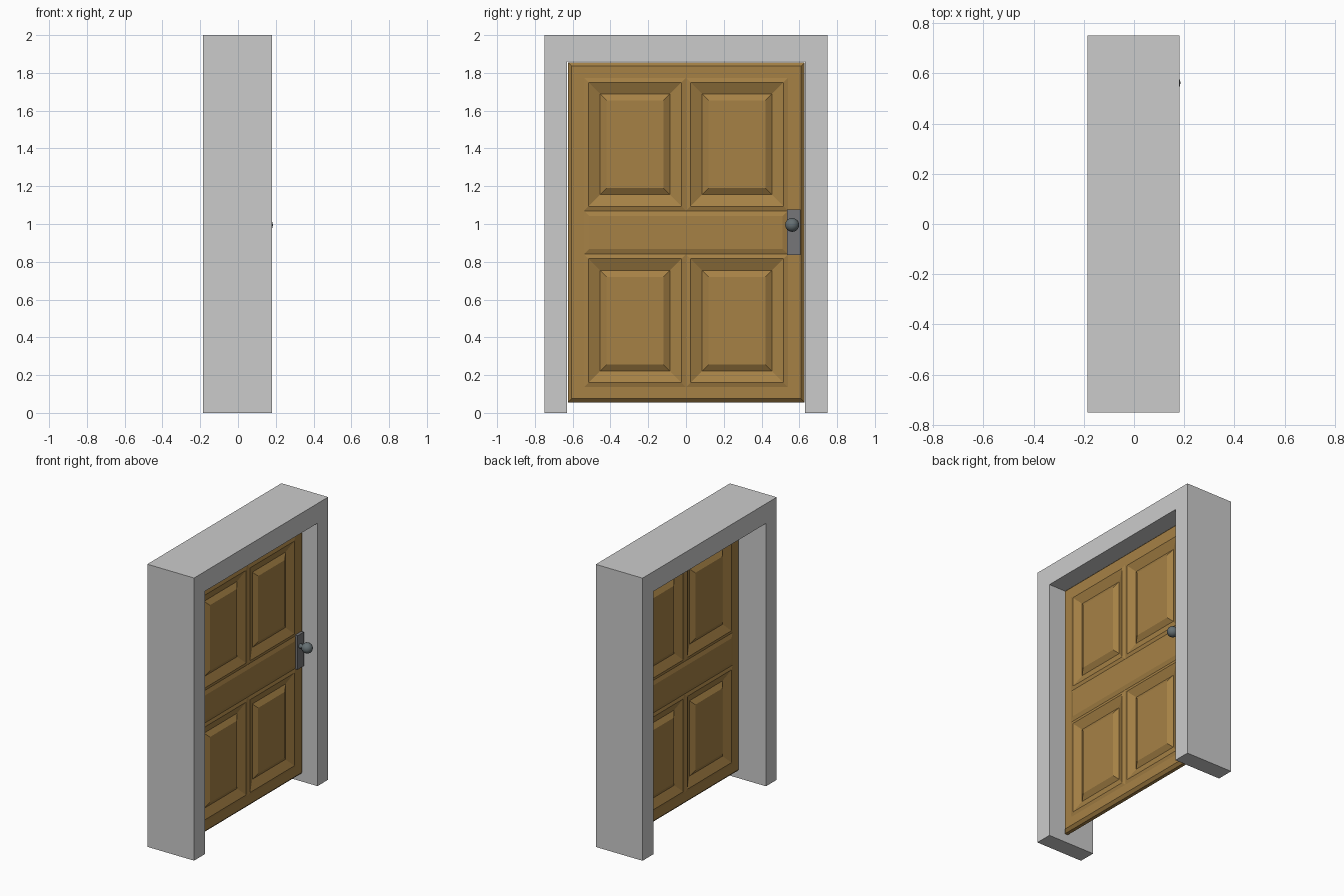
import bpy, bmesh, math
from mathutils import Vector

if "Cube" in bpy.data.objects:
    bpy.data.objects.remove(bpy.data.objects["Cube"])

DOOR_X = 0.0425          # mid-plane of the door leaf
HALF = 0.030             # half thickness of the leaf


def material(name, rgb):
    m = bpy.data.materials.new(name)
    m.diffuse_color = (*rgb, 1)
    m.use_nodes = True
    m.node_tree.nodes["Principled BSDF"].inputs["Base Color"].default_value = m.diffuse_color
    return m


wood = material("wood", (0.38, 0.22, 0.06))
metal = material("plate_metal", (0.18, 0.18, 0.19))
dark_metal = material("knob_metal", (0.13, 0.16, 0.17))


def make_object(name, bm, mat=None, loc=(0, 0, 0)):
    mesh = bpy.data.meshes.new(name)
    bm.to_mesh(mesh)
    bm.free()
    ob = bpy.data.objects.new(name, mesh)
    ob.location = loc
    bpy.context.collection.objects.link(ob)
    if mat:
        mesh.materials.append(mat)
    return ob


def mirror_x(ob):
    mod = ob.modifiers.new("both_sides", 'MIRROR')
    mod.use_axis = (True, False, False)
    mod.merge_threshold = 0.0005


# Surrounding frame: an arch profile extruded through the wall depth
bm = bmesh.new()
outline = [(-.75, 0), (-.63, 0), (-.63, 1.86), (.63, 1.86),
           (.63, 0), (.75, 0), (.75, 2), (-.75, 2)]
face = bm.faces.new([bm.verts.new((-.185, y, z)) for y, z in outline])
ext = bmesh.ops.extrude_face_region(bm, geom=[face])
bmesh.ops.translate(bm, vec=(.366, 0, 0),
                    verts=[v for v in ext["geom"] if isinstance(v, bmesh.types.BMVert)])
bmesh.ops.recalc_face_normals(bm, faces=bm.faces[:])
make_object("door_frame", bm)

# Door leaf: one face laid out as a grid of stiles, rails and panels
ys = [-.605, -.54, 0, .54, .61]
zs = [.075, .137, .84, 1.07, 1.773, 1.837]
bm = bmesh.new()
grid = [[bm.verts.new((HALF, y, z)) for z in zs] for y in ys]
panels, rail = [], []
for i in range(len(ys) - 1):
    for j in range(len(zs) - 1):
        f = bm.faces.new((grid[i][j], grid[i + 1][j], grid[i + 1][j + 1], grid[i][j + 1]))
        if i in (1, 2) and j in (1, 3):
            panels.append(f)
        elif i in (1, 2) and j == 2:
            rail.append(f)
bm.normal_update()

# Chamfered rim, then the edge down to the mid-plane
rim = [e for e in bm.edges if e.is_boundary]
for x, y_lo, y_hi, z_lo, z_hi in ((HALF - .018, -.625, .628, .056, 1.855),
                                  (0, -.625, .628, .056, 1.855)):
    new = bmesh.ops.extrude_edge_only(bm, edges=rim)["geom"]
    rim = [e for e in new if isinstance(e, bmesh.types.BMEdge) and e.is_boundary]
    for v in {v for e in rim for v in e.verts}:
        v.co.x = x
        if v.co.y < ys[0] + .001:
            v.co.y = y_lo
        if v.co.y > ys[-1] - .001:
            v.co.y = y_hi
        if v.co.z < zs[0] + .001:
            v.co.z = z_lo
        if v.co.z > zs[-1] - .001:
            v.co.z = z_hi
bm.normal_update()

# Panels: raised moulding, sloped recess, raised centre field
for thick, depth in ((.023, .007), (.062, -.027), (.035, .022)):
    bmesh.ops.inset_individual(bm, faces=panels, thickness=thick, depth=depth,
                               use_even_offset=True)
    bm.normal_update()
# Raised middle rail
bmesh.ops.inset_region(bm, faces=rail, thickness=.028, depth=.010, use_even_offset=True)
bmesh.ops.recalc_face_normals(bm, faces=bm.faces[:])
mirror_x(make_object("door_leaf", bm, wood, (DOOR_X, 0, 0)))

# Lock plates on both sides of the leaf
bm = bmesh.new()
bmesh.ops.create_cube(bm, size=1)
bmesh.ops.scale(bm, vec=(.032, .07, .24), verts=bm.verts[:])
bmesh.ops.translate(bm, vec=(.034, .57, .957), verts=bm.verts[:])
mirror_x(make_object("lock_plate", bm, metal, (DOOR_X, 0, 0)))

# Knob profile (radius, distance from mid-plane) spun around the x axis
bm = bmesh.new()
R, CX = .037, .1055
profile = [(.016, .045)] + [(R * math.sin(a), CX - R * math.cos(a))
                            for a in (math.radians(d) for d in range(26, 181, 22))]
profile.append((0, CX + R))
verts = [bm.verts.new((x, r, 0)) for r, x in profile]
edges = [bm.edges.new(p) for p in zip(verts, verts[1:])]
bmesh.ops.spin(bm, geom=verts + edges, cent=(0, 0, 0), axis=(1, 0, 0),
               angle=2 * math.pi, steps=16, use_duplicate=False)
bmesh.ops.remove_doubles(bm, verts=bm.verts[:], dist=.0003)
bmesh.ops.recalc_face_normals(bm, faces=bm.faces[:])
bmesh.ops.translate(bm, vec=(0, .562, .995), verts=bm.verts[:])
knob = make_object("door_knob", bm, dark_metal, (DOOR_X, 0, 0))
mirror_x(knob)
for p in knob.data.polygons:
    p.use_smooth = True
